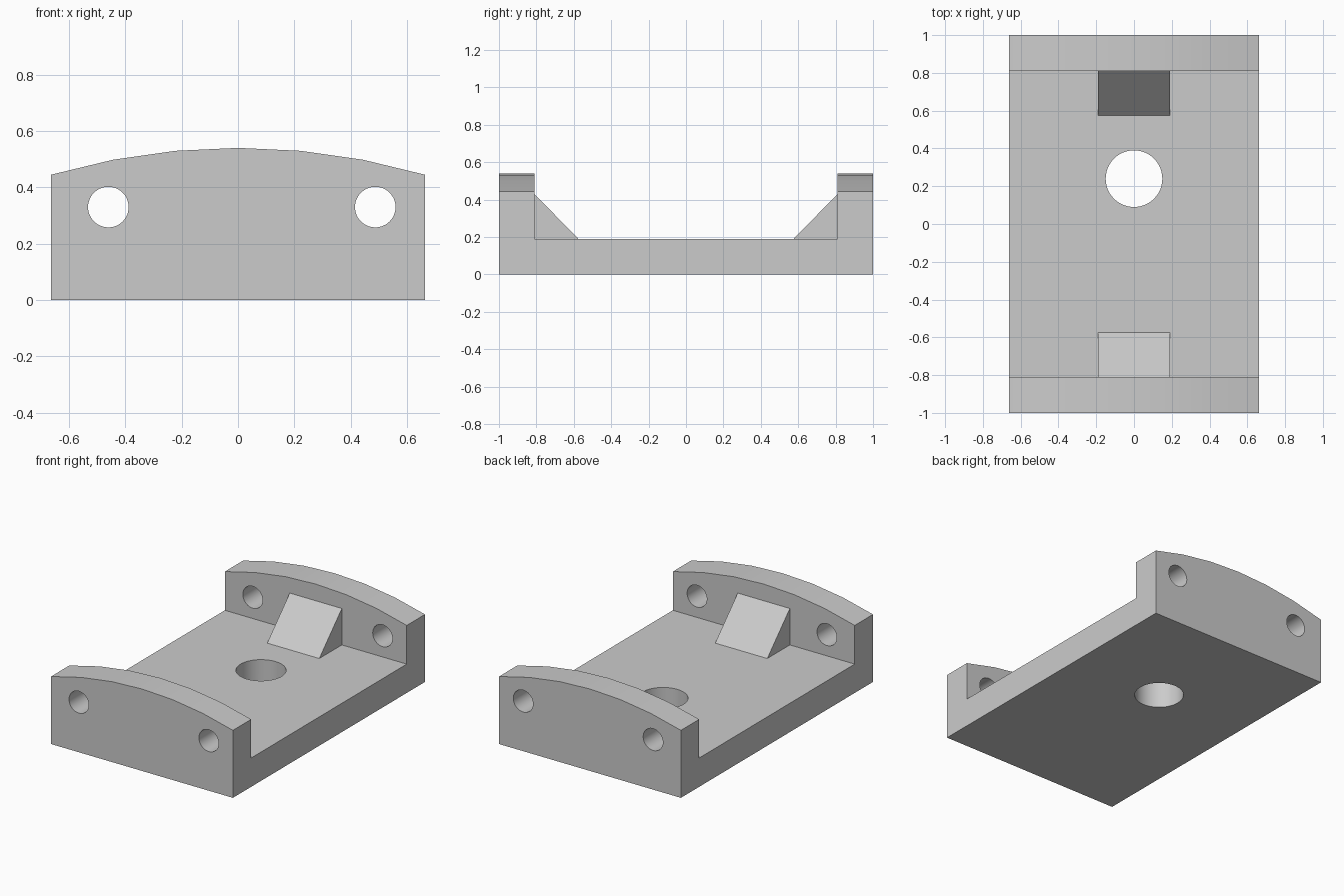
import bpy
import bmesh
import math
from mathutils import Matrix, Vector

if "Cube" in bpy.data.objects:
    bpy.data.objects.remove(bpy.data.objects["Cube"], do_unlink=True)

HALF_W, FLOOR, TOP, WALL = 0.663, 0.19, 0.54, 0.81

grey = bpy.data.materials.new("plain grey")
grey.use_nodes = True
grey.diffuse_color = (0.6, 0.6, 0.6, 1)
grey.node_tree.nodes["Principled BSDF"].inputs["Base Color"].default_value = (0.6, 0.6, 0.6, 1)


def finish(name, bm):
    bmesh.ops.recalc_face_normals(bm, faces=bm.faces)
    mesh = bpy.data.meshes.new(name)
    bm.to_mesh(mesh)
    bm.free()
    mesh.materials.append(grey)
    obj = bpy.data.objects.new(name, mesh)
    bpy.context.collection.objects.link(obj)
    return obj


def prism(name, points, half):
    """Extrude a closed 3D outline symmetrically along the given half vector."""
    bm = bmesh.new()
    half = Vector(half)
    face = bm.faces.new([bm.verts.new(Vector(p) - half) for p in points])
    ext = bmesh.ops.extrude_face_region(bm, geom=[face])
    bmesh.ops.translate(bm, vec=half * 2,
                        verts=[v for v in ext["geom"] if isinstance(v, bmesh.types.BMVert)])
    return finish(name, bm)


def cylinder(name, location, radius, length, turn=0):
    bm = bmesh.new()
    matrix = Matrix.Translation(location) @ Matrix.Rotation(turn, 4, 'X')
    bmesh.ops.create_cone(bm, cap_ends=True, segments=48, radius1=radius,
                          radius2=radius, depth=length, matrix=matrix)
    return finish(name, bm)


def combine(target, tool, operation):
    mod = target.modifiers.new(operation.lower(), 'BOOLEAN')
    mod.operation, mod.solver, mod.object = operation, 'EXACT', tool
    bpy.context.view_layer.objects.active = target
    bpy.ops.object.modifier_apply(modifier=mod.name)
    bpy.data.objects.remove(tool, do_unlink=True)


# Floor with an upright wall at each end
channel = [(-1, 0), (1, 0), (1, 0.6), (WALL, 0.6), (WALL, FLOOR),
           (-WALL, FLOOR), (-WALL, 0.6), (-1, 0.6)]
bracket = prism("bracket", [(0, y, z) for y, z in channel], (HALF_W, 0, 0))

# Shallow arch across the wall tops
R = 2.36
xs = [HALF_W / 3 * k for k in range(-4, 5)]
arch = [(x, 0, TOP - R + math.sqrt(R * R - x * x)) for x in xs]
arch += [(xs[-1], 0, 0.9), (xs[0], 0, 0.9)]
combine(bracket, prism("arch_cutter", arch, (0, 1.2, 0)), 'DIFFERENCE')

# Sloped gusset behind each wall, sunk into wall and floor
for side in (-1, 1):
    outline = [(0.575, FLOOR), (WALL, 0.43), (0.9, 0.43), (0.9, 0.1), (0.575, 0.1)]
    gusset = prism("gusset", [(0, side * y, z) for y, z in outline], (0.19, 0, 0))
    combine(bracket, gusset, 'UNION')

# Bolt holes through both walls, and the floor hole
for x in (-0.46, 0.487):
    combine(bracket, cylinder("bolt_cutter", (x, 0, 0.33), 0.072, 2.4, math.pi / 2), 'DIFFERENCE')
combine(bracket, cylinder("floor_cutter", (0, 0.24, 0.1), 0.15, 0.6), 'DIFFERENCE')

bpy.ops.object.select_all(action='DESELECT')
bracket.select_set(True)
bpy.context.view_layer.objects.active = bracket
bpy.ops.object.shade_smooth_by_angle(angle=math.radians(30))
